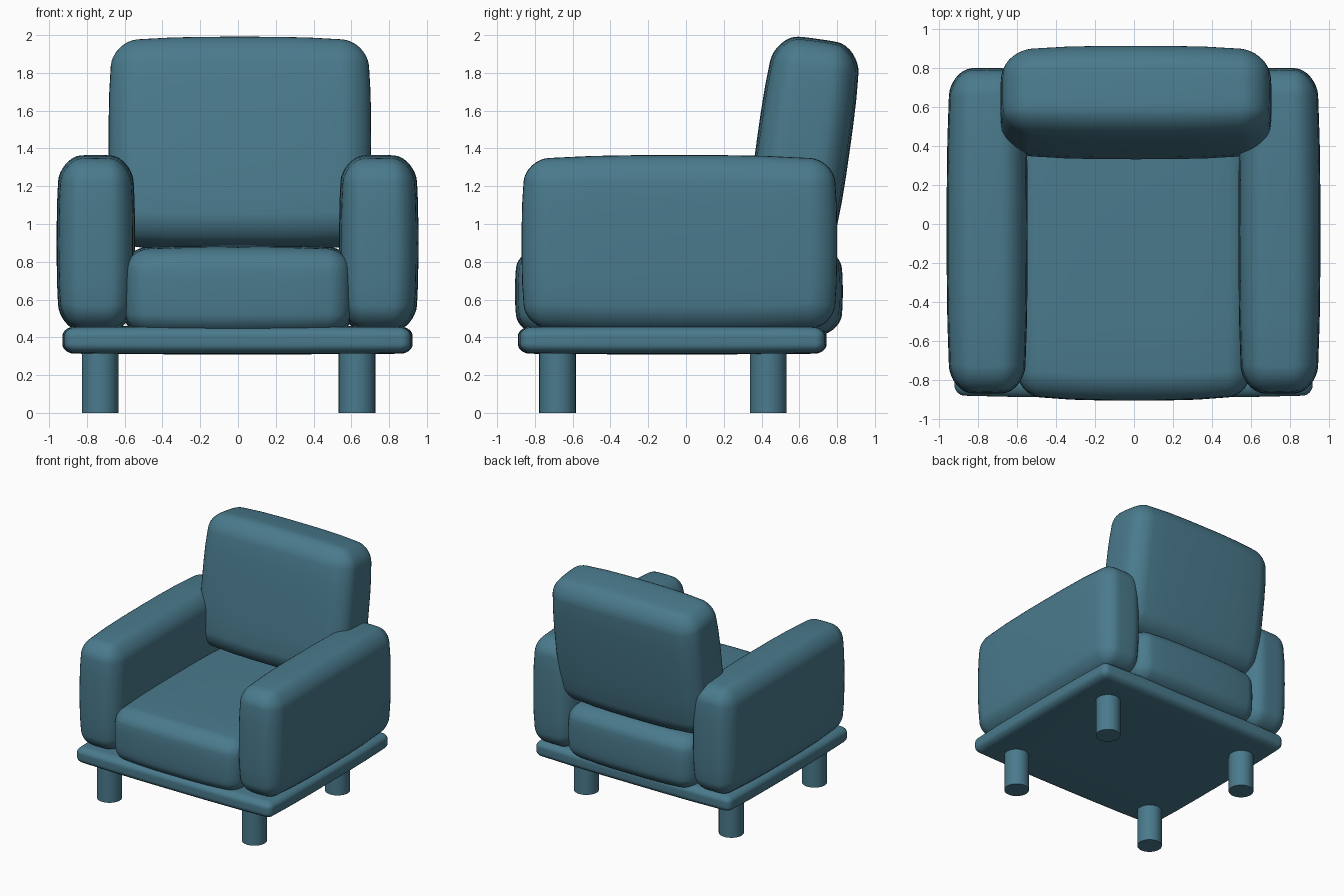
import bpy, bmesh, math
from mathutils import Vector

if "Cube" in bpy.data.objects:
    bpy.data.objects.remove(bpy.data.objects["Cube"])

teal = bpy.data.materials.new("teal fabric")
teal.diffuse_color = (0.068, 0.195, 0.265, 1)
teal.use_nodes = True
teal.node_tree.nodes["Principled BSDF"].inputs["Base Color"].default_value = teal.diffuse_color


def finish(name, bm, loc, tilt=0):
    me = bpy.data.meshes.new(name)
    bm.to_mesh(me)
    bm.free()
    me.materials.append(teal)
    ob = bpy.data.objects.new(name, me)
    ob.location = loc
    ob.rotation_euler.x = tilt
    bpy.context.collection.objects.link(ob)
    bpy.context.view_layer.objects.active = ob
    bpy.ops.object.select_all(action='DESELECT')
    ob.select_set(True)
    bpy.ops.object.shade_smooth_by_angle(angle=math.radians(35))
    return ob


def cushion(name, lo, hi, r, bulge, tilt=0):
    """Rounded box; bulge = how far each side (x, y, z) draws in at its rim."""
    lo, hi = Vector(lo), Vector(hi)
    half = (hi - lo) / 2
    bm = bmesh.new()
    bmesh.ops.create_cube(bm, size=2)
    bmesh.ops.subdivide_edges(bm, edges=bm.edges[:], cuts=13, use_grid_fill=True)

    def remap(c, h):
        # four rows of faces in each rounded edge, six across the middle
        i = abs(c) * 7
        inner = h - r
        v = inner * i / 3 if i <= 3 else inner + r * math.tan((i - 3) / 4 * math.pi / 4)
        return math.copysign(v, c)

    for v in bm.verts:
        p = Vector([remap(v.co[a], half[a]) for a in range(3)])
        q = Vector([max(-(half[a] - r), min(half[a] - r, p[a])) for a in range(3)])
        p = q + (p - q).normalized() * r
        u = [p[a] / half[a] for a in range(3)]
        for a in range(3):
            rim = abs(u[a - 1]) ** 3 + abs(u[a - 2]) ** 3
            p[a] -= u[a] * bulge[a] * rim
        v.co = p
    return finish(name, bm, (lo + hi) / 2, tilt)


# Base board
cushion("base_board", (-0.93, -0.89, 0.31), (0.925, 0.745, 0.46), 0.05, (0.012, 0.012, 0.004))

# Seat cushion
cushion("seat", (-0.61, -0.905, 0.40), (0.61, 0.83, 0.885), 0.11, (0.02, 0.03, 0.012))

# Arms
cushion("left_arm", (-0.96, -0.87, 0.43), (-0.545, 0.80, 1.365), 0.12, (0.018, 0.025, 0.025))
cushion("right_arm", (0.535, -0.87, 0.43), (0.955, 0.80, 1.365), 0.12, (0.018, 0.025, 0.025))

# Back cushion, leaning backwards
cushion("back_cushion", (-0.685, 0.375, 0.87), (0.705, 0.87, 1.985), 0.13,
        (0.025, 0.025, 0.025), math.radians(-8))

# Legs
for side, x in (("left", -0.73), ("right", 0.63)):
    for end, y in (("front", -0.68), ("back", 0.435)):
        bm = bmesh.new()
        bmesh.ops.create_cone(bm, cap_ends=True, segments=32,
                              radius1=0.097, radius2=0.097, depth=0.34)
        finish(f"{end}_{side}_leg", bm, (x, y, 0.17))
